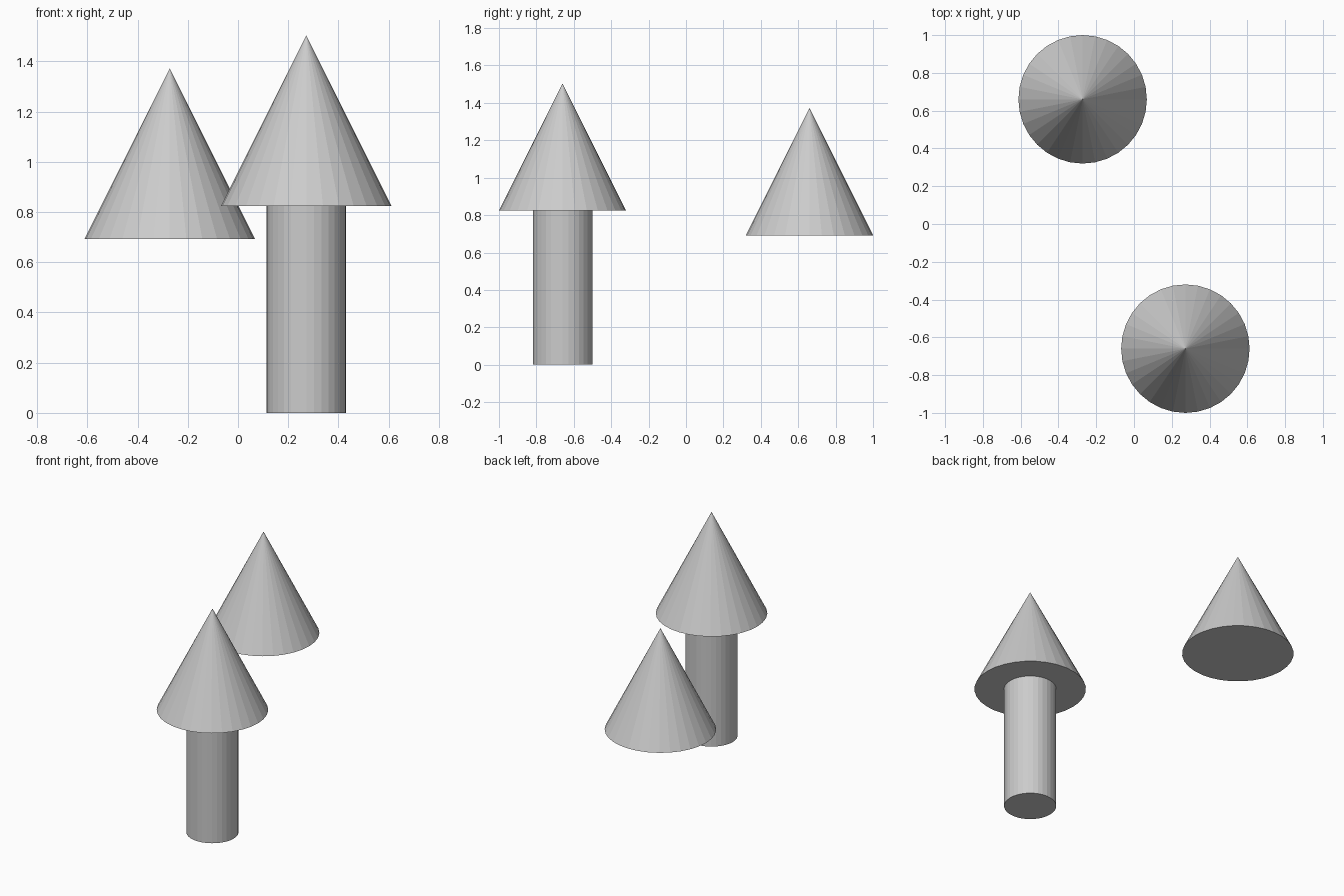
import bpy

if "Cube" in bpy.data.objects:
    bpy.data.objects.remove(bpy.data.objects["Cube"])

SIDES = 32
FOLIAGE_R, FOLIAGE_H = 0.34, 0.68


def foliage(name, x, y, base_z):
    bpy.ops.mesh.primitive_cone_add(vertices=SIDES, radius1=FOLIAGE_R, radius2=0,
                                    depth=FOLIAGE_H,
                                    location=(x, y, base_z + FOLIAGE_H / 2))
    bpy.context.object.name = name


def trunk(name, x, y, radius, height):
    bpy.ops.mesh.primitive_cylinder_add(vertices=SIDES, radius=radius, depth=height,
                                        location=(x, y, height / 2))
    bpy.context.object.name = name


# Complete tree: trunk with its conical crown
trunk("tree_trunk", 0.272, -0.66, 0.159, 0.824)
foliage("tree_foliage", 0.272, -0.66, 0.824)

# Separate floating crown
foliage("loose_foliage", -0.272, 0.66, 0.692)
